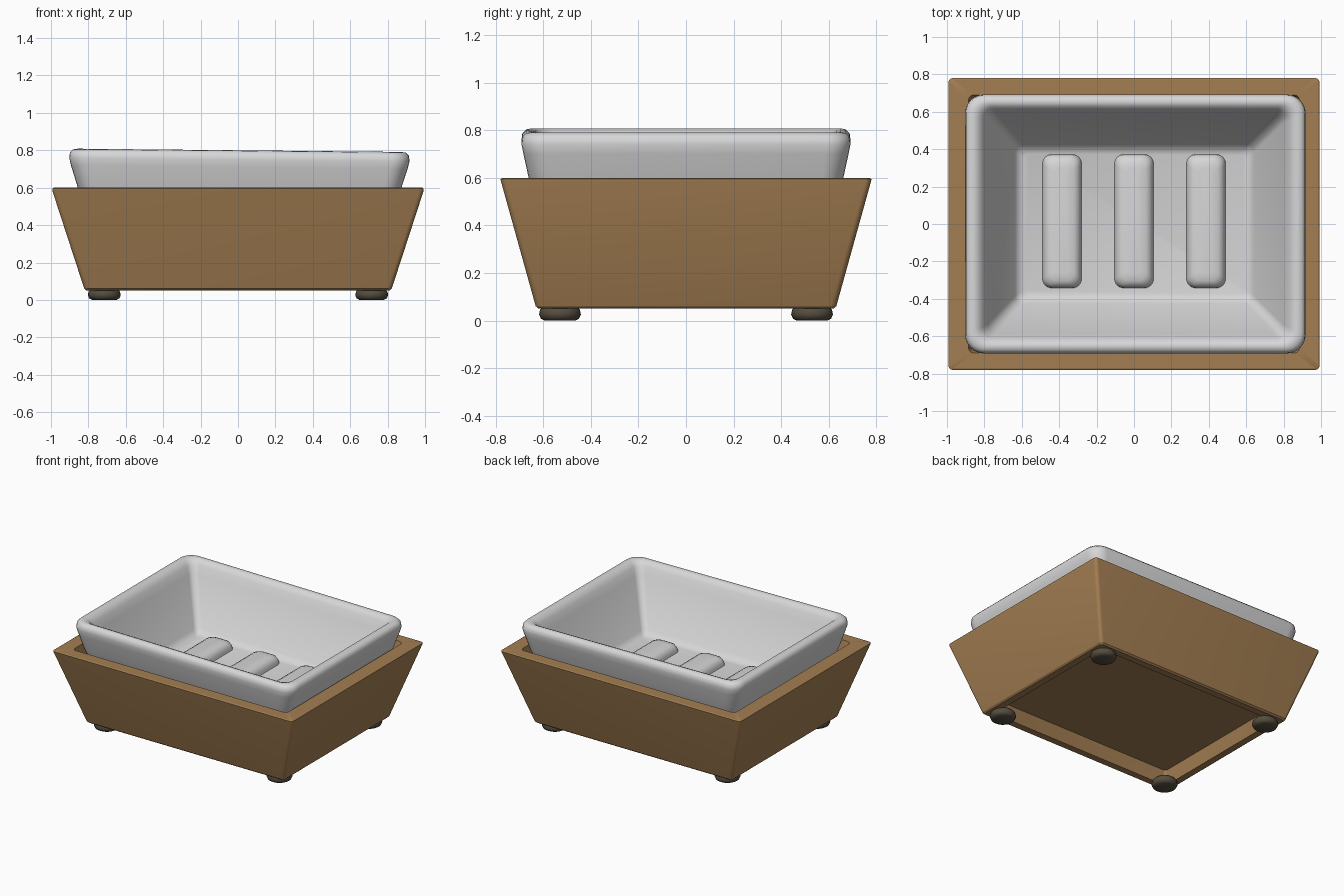
import bpy, bmesh, math

cube = bpy.data.objects.get("Cube")
if cube:
    bpy.data.objects.remove(cube, do_unlink=True)


def material(name, rgb):
    m = bpy.data.materials.new(name)
    m.use_nodes = True
    m.diffuse_color = (*rgb, 1)
    bsdf = m.node_tree.nodes["Principled BSDF"]
    bsdf.inputs["Base Color"].default_value = (*rgb, 1)
    bsdf.inputs["Roughness"].default_value = 0.6
    return m


wood = material("warm wood", (0.37, 0.21, 0.085))
ceramic = material("white ceramic", (0.68, 0.68, 0.69))
rubber = material("dark rubber", (0.09, 0.075, 0.05))


def rounded_rect(hx, hy, z, r, steps=6):
    """Outline of a rectangle with rounded corners, counter-clockwise."""
    pts = []
    for i, (sx, sy) in enumerate([(1, 1), (-1, 1), (-1, -1), (1, -1)]):
        for k in range(steps + 1):
            a = math.pi / 2 * (i + k / steps)
            pts.append((sx * (hx - r) + r * math.cos(a),
                        sy * (hy - r) + r * math.sin(a), z))
    return pts


def loft(name, rings, mat, location=(0, 0, 0), angle=35):
    """Skin a stack of rounded rectangles (half x, half y, z, radius)."""
    bm = bmesh.new()
    loops = [[bm.verts.new(p) for p in rounded_rect(*ring)] for ring in rings]
    for a, b in zip(loops, loops[1:]):
        for i in range(len(a)):
            j = (i + 1) % len(a)
            bm.faces.new((a[i], a[j], b[j], b[i]))
    bm.faces.new(loops[0][::-1])
    bm.faces.new(loops[-1])
    bmesh.ops.recalc_face_normals(bm, faces=bm.faces)
    mesh = bpy.data.meshes.new(name)
    bm.to_mesh(mesh)
    bm.free()
    mesh.materials.append(mat)
    ob = bpy.data.objects.new(name, mesh)
    ob.location = location
    bpy.context.collection.objects.link(ob)
    bpy.ops.object.select_all(action="DESELECT")
    ob.select_set(True)
    bpy.context.view_layer.objects.active = ob
    bpy.ops.object.shade_smooth_by_angle(angle=math.radians(angle))
    return ob


# Tapered wooden holder: recessed underside, sloped walls, open top
loft("wooden_holder", [
    (0.74, 0.55, 0.15, 0.02),
    (0.76, 0.57, 0.05, 0.02),
    (0.81, 0.62, 0.05, 0.02),
    (0.822, 0.632, 0.06, 0.025),
    (0.993, 0.778, 0.585, 0.025),
    (0.993, 0.78, 0.595, 0.025),
    (0.985, 0.772, 0.6, 0.02),
    (0.885, 0.69, 0.6, 0.03),
    (0.78, 0.585, 0.2, 0.03),
], wood, angle=30)

# Ceramic dish: outer wall, rolled rim, sloping inner wall, floor
dish = loft("ceramic_dish", [
    (0.72, 0.52, 0.27, 0.06),
    (0.76, 0.56, 0.29, 0.08),
    (0.865, 0.66, 0.6, 0.09),
    (0.90, 0.684, 0.71, 0.10),
    (0.91, 0.692, 0.75, 0.10),
    (0.906, 0.688, 0.78, 0.10),
    (0.89, 0.672, 0.796, 0.09),
    (0.865, 0.65, 0.8, 0.08),
    (0.84, 0.63, 0.792, 0.07),
    (0.815, 0.61, 0.765, 0.06),
    (0.79, 0.585, 0.71, 0.05),
    (0.64, 0.425, 0.40, 0.04),
    (0.62, 0.40, 0.375, 0.03),
    (0.59, 0.375, 0.365, 0.03),
], ceramic, angle=60)
dish.rotation_euler.y = 0.01

# Raised drainage ribs on the dish floor
for label, x in (("right", -0.385), ("middle", 0.0), ("left", 0.385)):
    loft(f"{label}_rib", [
        (0.11, 0.36, 0.34, 0.05),
        (0.10, 0.355, 0.385, 0.05),
        (0.088, 0.343, 0.41, 0.05),
        (0.065, 0.32, 0.422, 0.045),
        (0.03, 0.285, 0.426, 0.025),
    ], ceramic, (x, 0.015, -0.01 * x), angle=60)

# Round feet under the corners
for side, x in (("right", -0.715), ("left", 0.715)):
    for end, y in (("front", -0.53), ("back", 0.53)):
        loft(f"{end}_{side}_foot", [
            (r, r, z, r * 0.98) for r, z in
            ((0.065, 0.0), (0.08, 0.008), (0.088, 0.025),
             (0.084, 0.045), (0.07, 0.06))
        ], rubber, (x, y, 0), angle=50)
